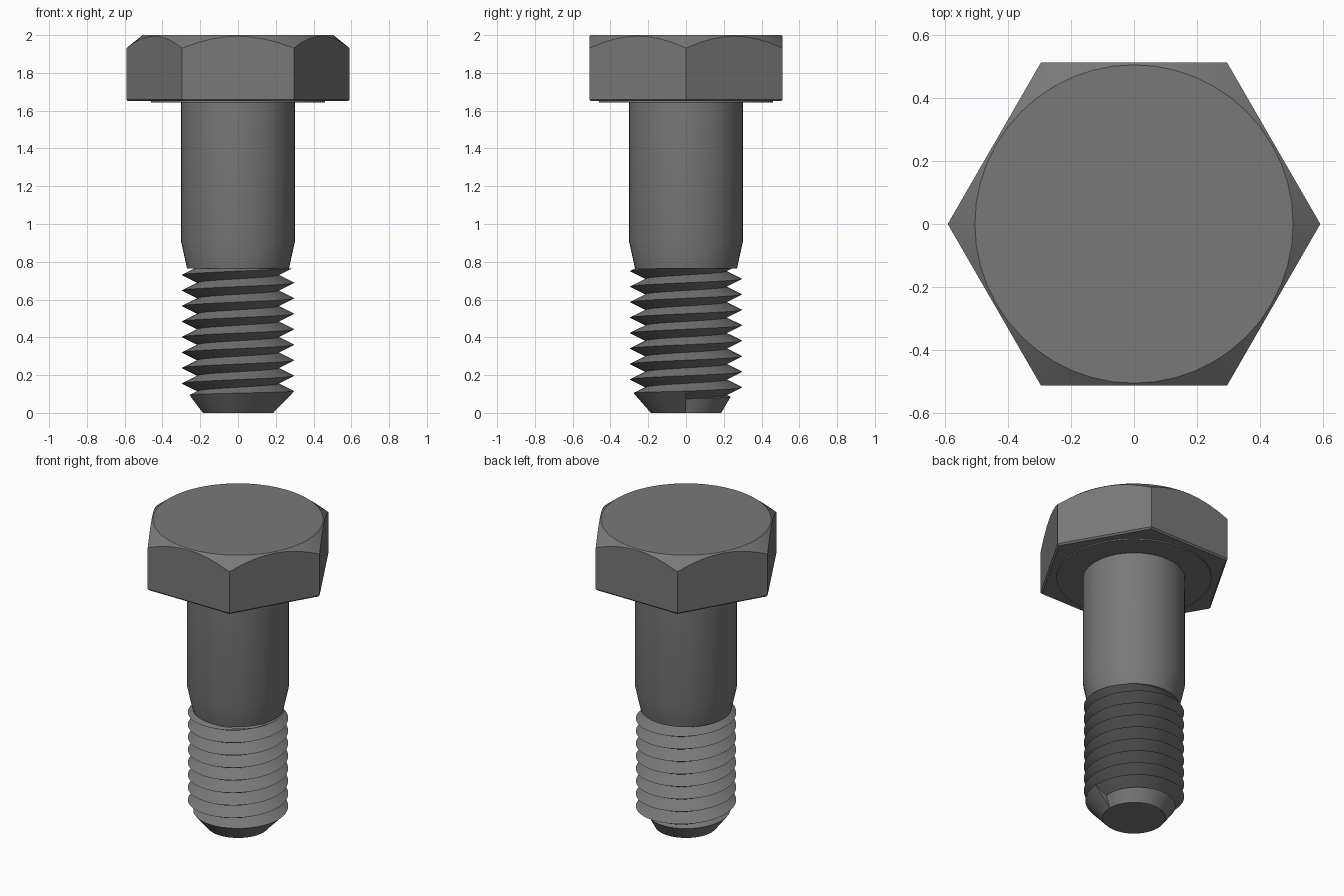
import bpy, bmesh
from math import pi, sin, cos, radians

cube = bpy.data.objects.get("Cube")
if cube:
    bpy.data.objects.remove(cube)

STEEL = (0.19, 0.19, 0.19, 1)
steel = bpy.data.materials.new("dark_steel")
steel.use_nodes = True
steel.diffuse_color = STEEL
steel.node_tree.nodes["Principled BSDF"].inputs["Base Color"].default_value = STEEL


def finish(name, bm):
    bmesh.ops.recalc_face_normals(bm, faces=bm.faces)
    mesh = bpy.data.meshes.new(name)
    bm.to_mesh(mesh)
    bm.free()
    mesh.materials.append(steel)
    obj = bpy.data.objects.new(name, mesh)
    bpy.context.collection.objects.link(obj)
    bpy.ops.object.select_all(action='DESELECT')
    obj.select_set(True)
    bpy.context.view_layer.objects.active = obj
    bpy.ops.object.shade_smooth_by_angle(angle=radians(30))
    return obj


def lathe(name, rows, n):
    """Stack closed rings; each row maps an angle to (radius, height)."""
    bm = bmesh.new()
    rings = []
    for row in rows:
        ring = []
        for i in range(n):
            a = 2 * pi * i / n
            r, z = row(a)
            ring.append(bm.verts.new((r * cos(a), r * sin(a), z)))
        rings.append(ring)
    for low, high in zip(rings, rings[1:]):
        for i in range(n):
            j = (i + 1) % n
            bm.faces.new((low[i], low[j], high[j], high[i]))
    bm.faces.new(rings[0])
    bm.faces.new(rings[-1])
    return finish(name, bm)


def circle(r, z):
    return lambda a: (r, z)


# Hexagonal head with a conical top chamfer and a washer face below
FLAT, TOP_R = 0.512, 0.505


def hexagon(a):
    return FLAT / cos(a % (pi / 3) - pi / 6)


lathe("hex_head", [
    circle(0.46, 1.642),
    circle(0.46, 1.65),
    lambda a: (hexagon(a) - 0.01, 1.65),
    lambda a: (hexagon(a), 1.66),
    lambda a: (hexagon(a), 2 - 0.8 * (hexagon(a) - TOP_R)),
    circle(TOP_R, 2),
], 48)

# Plain shank tapering towards the thread
SHANK_END = 0.765
lathe("shank", [circle(0.27, SHANK_END), circle(0.302, 0.91),
                circle(0.302, 1.642)], 48)

# Helical V thread, its first turn growing out of the pointed end
N, PITCH, ROOT, CREST = 48, 0.082, 0.215, 0.298
DEPTH, HALF, START = CREST - ROOT, PITCH / 2, 0.033
bm = bmesh.new()


def point(i, r, z):
    a = 2 * pi * i / N
    return bm.verts.new((r * cos(a), r * sin(a), z))


tip = [point(i, 0.186, 0) for i in range(N)]
bm.faces.new(tip)
turns = (SHANK_END + HALF - START) / PITCH
crests, roots = [], []
for i in range(int(turns * N) + 2):
    z = START + PITCH * i / N
    grow = min(1, i / N)
    cr, cz = ROOT + DEPTH * grow, z + HALF * (1 - grow)
    rr, rz = ROOT, z + HALF
    # Trim both edges where the thread meets the shank
    if cz > SHANK_END:
        cr = max(ROOT, cr - DEPTH * (cz - SHANK_END) / HALF)
        cz = SHANK_END
    if rz > SHANK_END:
        rr = min(cr, ROOT + DEPTH * (rz - SHANK_END) / HALF)
        rz = SHANK_END
    crests.append(point(i, cr, cz))
    roots.append(point(i, rr, rz))

for i in range(len(crests) - 1):
    bm.faces.new((crests[i], crests[i + 1], roots[i + 1], roots[i]))
    if i < N:
        lower = (tip[i], tip[(i + 1) % N])
    else:
        lower = (roots[i - N], roots[i + 1 - N])
    bm.faces.new((lower[0], lower[1], crests[i + 1], crests[i]))
# Step where the first turn begins
bm.faces.new((tip[0], roots[0], crests[N]))
bmesh.ops.remove_doubles(bm, verts=bm.verts, dist=0.0001)
finish("thread", bm)
